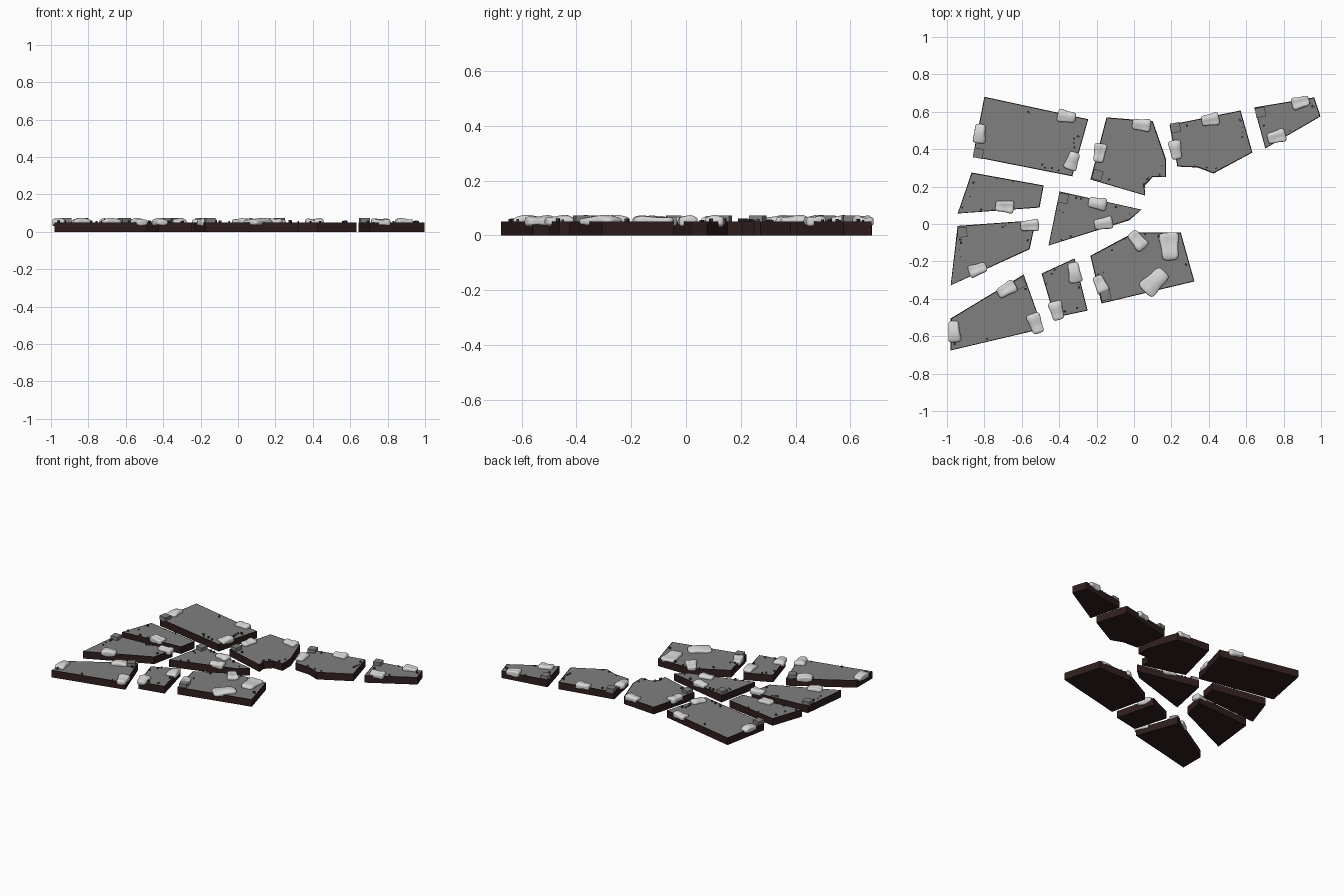
import bpy, bmesh, math, random
from mathutils import Vector, Matrix

if "Cube" in bpy.data.objects:
    bpy.data.objects.remove(bpy.data.objects["Cube"])
random.seed(4)
TOP = 0.05


def mat(name, rgb):
    m = bpy.data.materials.new(name)
    m.diffuse_color = (*rgb, 1)
    m.use_nodes = True
    m.node_tree.nodes["Principled BSDF"].inputs["Base Color"].default_value = m.diffuse_color
    return m


EARTH = mat("dark earth", (0.030, 0.013, 0.013))
STONE = mat("grey stone", (0.215, 0.215, 0.215))
SNOW = mat("pale snow", (0.68, 0.68, 0.68))
CRUMB = mat("dark rubble", (0.045, 0.045, 0.045))


def finish(bm, name, mats):
    bmesh.ops.recalc_face_normals(bm, faces=bm.faces)
    me = bpy.data.meshes.new(name)
    bm.to_mesh(me)
    bm.free()
    for m in mats:
        me.materials.append(m)
    ob = bpy.data.objects.new(name, me)
    bpy.context.collection.objects.link(ob)
    return ob


# Outlines of the ten broken slabs, seen from above
SLABS = [
    [(-.80, .68), (-.245, .56), (-.33, .255), (-.862, .36)],
    [(-.147, .57), (.10, .55), (.172, .345), (.172, .25), (.10, .25), (.056, .205), (.06, .152), (-.233, .238)],
    [(.19, .53), (.57, .607), (.633, .382), (.425, .27), (.34, .302), (.232, .307)],
    [(.643, .623), (.964, .677), (.997, .575), (.702, .404)],
    [(-.868, .275), (-.483, .206), (-.505, .088), (-.943, .056)],
    [(-.943, -.01), (-.525, .02), (-.558, -.135), (-.98, -.328)],
    [(-.398, .174), (.04, .077), (-.025, .02), (-.457, -.115)],
    [(-.59, -.27), (-.487, -.56), (-.98, -.676), (-.98, -.505)],
    [(-.318, -.184), (-.248, -.463), (-.425, -.50), (-.494, -.265)],
    [(0, -.045), (.25, -.045), (.323, -.307), (-.174, -.425), (-.233, -.17)],
]

for i, pts in enumerate(SLABS):
    # slab with a thin dark rim round a grey top
    bm = bmesh.new()
    low = bm.faces.new([bm.verts.new((x, y, 0)) for x, y in pts])
    ext = bmesh.ops.extrude_face_region(bm, geom=[low], use_keep_orig=True)["geom"]
    bmesh.ops.translate(bm, vec=(0, 0, TOP), verts=[v for v in ext if isinstance(v, bmesh.types.BMVert)])
    bmesh.ops.recalc_face_normals(bm, faces=bm.faces)
    top = next(f for f in bm.faces if f.normal.z > .9)
    bmesh.ops.inset_region(bm, faces=[top], thickness=.007)
    top.material_index = 1
    finish(bm, f"slab_{i + 1}", [EARTH, STONE])

    # crumbs scattered just inside the rim
    bm = bmesh.new()
    mid = sum((Vector(p) for p in pts), Vector((0, 0))) / len(pts)
    for k in range(9):
        e = random.randrange(len(pts))
        p = Vector(pts[e]).lerp(Vector(pts[(e + 1) % len(pts)]), random.uniform(.1, .9))
        p = p.lerp(mid, random.uniform(.06, .2))
        s = random.uniform(.006, .013)
        bmesh.ops.create_cube(bm, size=1, matrix=Matrix.Translation((p.x, p.y, TOP + s * .4))
                              @ Matrix.Rotation(random.uniform(0, 3), 4, 'Z')
                              @ Matrix.Diagonal((s, s * .8, s, 1)))
    finish(bm, f"rubble_{i + 1}", [CRUMB])

# Square stone blocks: x, y, angle
BLOCKS = [(-.832, .378, -11), (-.195, .262, -16), (.222, .515, 11), (.676, .597, 9),
          (-.918, -.045, 4), (-.378, .137, -12), (-.608, -.318, 30), (-.152, -.382, 14)]
for i, (x, y, a) in enumerate(BLOCKS):
    bm = bmesh.new()
    bmesh.ops.create_cube(bm, size=1, matrix=Matrix.Translation((x, y, TOP + .009))
                          @ Matrix.Rotation(math.radians(a), 4, 'Z')
                          @ Matrix.Diagonal((.052, .052, .028, 1)))
    finish(bm, f"block_{i + 1}", [STONE])

# Snow lumps on the edges: x, y, half length, half width, direction of the long axis
LUMPS = [(-.36, .575, .052, .036, -10), (-.33, .337, .052, .038, 70), (-.825, .483, .054, .036, 85),
         (.04, .53, .052, .036, -5), (-.184, .38, .054, .036, 80), (.408, .558, .050, .036, 10),
         (.222, .397, .054, .036, 100), (.89, .65, .050, .036, 15), (.762, .467, .052, .038, 15),
         (-.692, .093, .052, .036, -5), (-.558, -.008, .052, .034, 5), (-.836, -.243, .052, .036, 20),
         (-.195, .11, .052, .036, -10), (-.163, .003, .052, .036, 10), (-.681, -.35, .055, .038, 30),
         (-.526, -.532, .058, .040, 110), (-.962, -.575, .060, .036, 95), (-.318, -.26, .058, .038, 100),
         (-.414, -.463, .054, .040, 105), (.019, -.088, .058, .040, 130), (.19, -.12, .078, .056, 95),
         (.11, -.308, .080, .055, 45), (-.179, -.323, .052, .036, 115)]
for i, (x, y, a, b, ang) in enumerate(LUMPS):
    bm = bmesh.new()
    bmesh.ops.create_icosphere(bm, subdivisions=4, radius=1)
    ph = random.uniform(0, 6)
    big = random.choice((-1, 1))
    for v in bm.verts:
        u, w, h = v.co
        # squarish body, pinched waist, one wider end, uneven top
        flat = max((u ** 4 + w ** 4 + h ** 4) ** .25, .1)
        u, w, h = u / flat, w / flat, h / flat
        w *= .82 + .2 * u * u + .14 * big * u
        h *= .8 + .14 * math.sin(3 * u + ph) + .1 * math.cos(4 * w + ph)
        v.co = (u * a * .95, w * b, h * .024)
    bmesh.ops.transform(bm, verts=bm.verts, matrix=Matrix.Translation((x, y, .050))
                        @ Matrix.Rotation(math.radians(ang), 4, 'Z'))
    for f in bm.faces:
        f.smooth = True
    finish(bm, f"snow_lump_{i + 1}", [SNOW])
